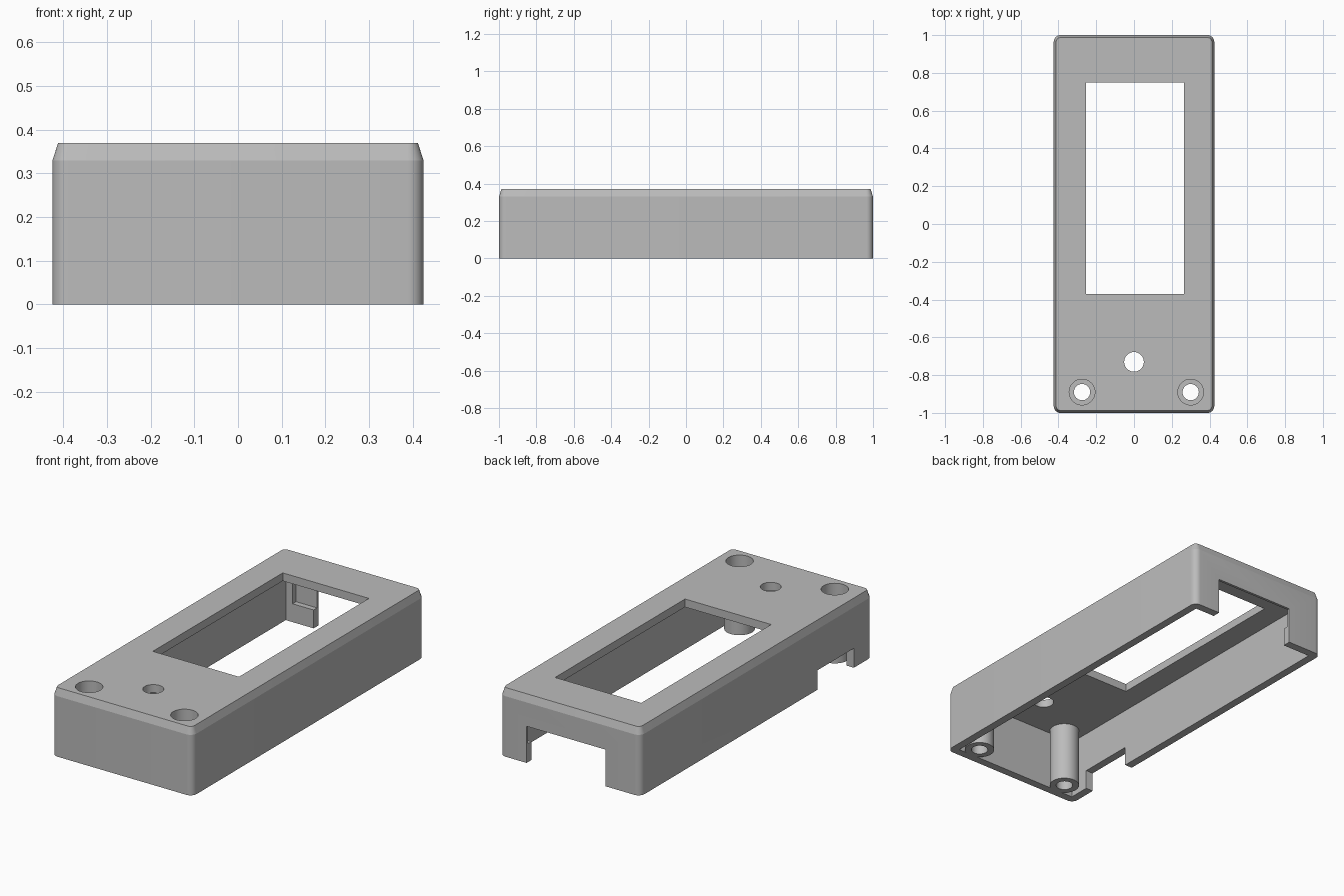
import bpy, bmesh, math

if "Cube" in bpy.data.objects:
    bpy.data.objects.remove(bpy.data.objects["Cube"])

W, L, H = 0.425, 1.0, 0.37      # half width, half length, height
T = 0.044                       # wall thickness
SCREWS = [(-0.275, -0.89), (0.30, -0.89)]

grey = bpy.data.materials.new("plain grey")
grey.diffuse_color = (0.5, 0.5, 0.5, 1)
grey.use_nodes = True
grey.node_tree.nodes["Principled BSDF"].inputs["Base Color"].default_value = grey.diffuse_color


def add_object(name, bm):
    bmesh.ops.recalc_face_normals(bm, faces=bm.faces)
    mesh = bpy.data.meshes.new(name)
    bm.to_mesh(mesh)
    bm.free()
    mesh.materials.append(grey)
    ob = bpy.data.objects.new(name, mesh)
    bpy.context.collection.objects.link(ob)
    return ob


def box(name, x0, x1, y0, y1, z0, z1):
    bm = bmesh.new()
    bmesh.ops.create_cube(bm, size=1)
    for v in bm.verts:
        v.co = ((x0 + x1) / 2 + v.co.x * (x1 - x0),
                (y0 + y1) / 2 + v.co.y * (y1 - y0),
                (z0 + z1) / 2 + v.co.z * (z1 - z0))
    return add_object(name, bm)


def cylinder(name, x, y, r, z0, z1):
    bm = bmesh.new()
    bmesh.ops.create_cone(bm, cap_ends=True, segments=48, radius1=r, radius2=r, depth=z1 - z0)
    bmesh.ops.translate(bm, verts=bm.verts, vec=(x, y, (z0 + z1) / 2))
    return add_object(name, bm)


def rounded_ring(bm, inset, z, r=0.036, steps=8):
    ring = []
    for q, (sx, sy) in enumerate([(1, 1), (-1, 1), (-1, -1), (1, -1)]):
        for i in range(steps + 1):
            a = math.pi / 2 * (q + i / steps)
            ring.append(bm.verts.new((sx * (W - r) + (r - inset) * math.cos(a),
                                      sy * (L - r) + (r - inset) * math.sin(a), z)))
    return ring


def combine(target, other, operation):
    mod = target.modifiers.new(operation.lower(), 'BOOLEAN')
    mod.operation, mod.solver, mod.object = operation, 'EXACT', other
    bpy.context.view_layer.update()
    dg = bpy.context.evaluated_depsgraph_get()
    mesh = bpy.data.meshes.new_from_object(target.evaluated_get(dg))
    target.modifiers.clear()
    target.data = mesh
    bpy.data.objects.remove(other)


# outer body with rounded corners and steep top chamfer
bm = bmesh.new()
rings = [rounded_ring(bm, 0, 0), rounded_ring(bm, 0, 0.33), rounded_ring(bm, 0.013, H)]
n = len(rings[0])
for a, b in zip(rings, rings[1:]):
    for i in range(n):
        bm.faces.new((a[i], a[(i + 1) % n], b[(i + 1) % n], b[i]))
bm.faces.new(rings[0][::-1])
bm.faces.new(rings[-1])
case = add_object("case_cover", bm)

# hollow interior
combine(case, box("cavity", T - W, W - T, T - L, L - T, -0.1, H - T), 'DIFFERENCE')

# screw posts under the top
for x, y in SCREWS:
    combine(case, cylinder("screw_post", x, y, 0.076, 0, H - 0.02), 'UNION')

# display window, back slot with its inner pocket, side slot
for cut in [
    ("window", -0.255, 0.265, -0.37, 0.75, 0.2, 0.5),
    ("back_slot", -0.213, 0.262, 0.9, 1.1, -0.1, 0.2),
    ("back_pocket", -0.34, 0.38, 0.9, 0.986, 0.1, 0.27),
    ("side_slot", -0.5, -0.37, -0.84, -0.525, -0.1, 0.106),
]:
    combine(case, box(*cut), 'DIFFERENCE')

# button hole, screw holes and screw head recesses
combine(case, cylinder("button_hole", 0, -0.73, 0.052, 0.2, 0.5), 'DIFFERENCE')
for x, y in SCREWS:
    combine(case, cylinder("screw_hole", x, y, 0.043, -0.1, 0.5), 'DIFFERENCE')
    combine(case, cylinder("screw_head_recess", x, y, 0.068, 0.15, 0.5), 'DIFFERENCE')

# smooth the round parts, keep edges crisp
bpy.context.view_layer.objects.active = case
case.select_set(True)
bpy.ops.object.shade_smooth_by_angle(angle=math.radians(17))
